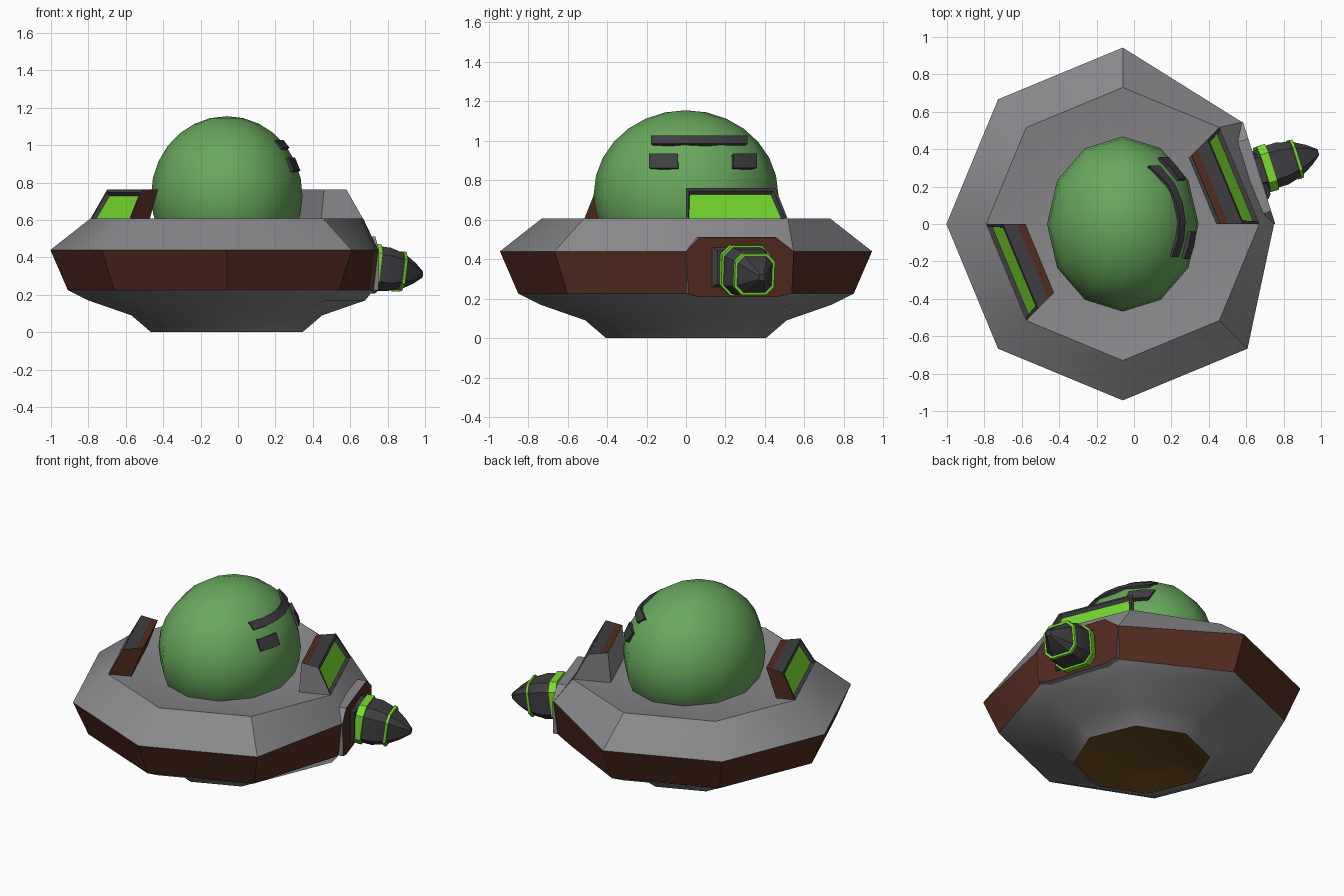
import bpy, bmesh, math
from mathutils import Vector

if "Cube" in bpy.data.objects:
    bpy.data.objects.remove(bpy.data.objects["Cube"])

CX = -0.06  # saucer axis


def material(name, rgb):
    m = bpy.data.materials.new(name)
    m.diffuse_color = (*rgb, 1)
    m.use_nodes = True
    m.node_tree.nodes["Principled BSDF"].inputs["Base Color"].default_value = m.diffuse_color
    return m


GREY = material("hull grey", (0.25, 0.25, 0.26))
BROWN = material("rust brown", (0.085, 0.024, 0.014))
GREEN = material("dome green", (0.14, 0.39, 0.11))
DARK = material("dark trim", (0.05, 0.048, 0.053))
LIME = material("glow lime", (0.19, 0.72, 0.03))
GOLD = material("underside gold", (0.15, 0.065, 0.012))


def finish(name, bm, mats, angle=35):
    bmesh.ops.recalc_face_normals(bm, faces=bm.faces)
    me = bpy.data.meshes.new(name)
    bm.to_mesh(me)
    bm.free()
    for m in mats:
        me.materials.append(m)
    ob = bpy.data.objects.new(name, me)
    bpy.context.collection.objects.link(ob)
    bpy.ops.object.select_all(action='DESELECT')
    ob.select_set(True)
    bpy.context.view_layer.objects.active = ob
    if angle:
        bpy.ops.object.shade_smooth_by_angle(angle=math.radians(angle))
    return ob


def loft(bm, rings, strip_mats, cap_mats):
    """Skin closed rings of points; one material per strip, plus end caps."""
    vs = [[bm.verts.new(p) for p in r] for r in rings]
    n = len(vs[0])
    for a, b, mi in zip(vs, vs[1:], strip_mats):
        for i in range(n):
            j = (i + 1) % n
            bm.faces.new((a[i], a[j], b[j], b[i])).material_index = mi
    for r, mi in ((vs[0], cap_mats[0]), (vs[-1], cap_mats[1])):
        bm.faces.new(r).material_index = mi


def polar(r, deg, z):
    a = math.radians(deg)
    return Vector((CX + r * math.cos(a), r * math.sin(a), z))


# saucer hull: eight-sided profile, flattened where the engine is mounted
profile = [(0.20, 0.05), (0.28, 0.03), (0.405, 0.0), (0.51, 0.09), (0.74, 0.17),
           (0.85, 0.225), (0.943, 0.44), (0.73, 0.607), (0.50, 0.565), (0.36, 0.56)]
rings = []
for r, z in profile:
    ring = [polar(r, 45 * i, z) for i in range(8)]
    if z in (0.225, 0.44):
        k = 1.0 if z == 0.44 else 0.97
        ring[0] = Vector((CX + 0.809 * k, 0, z))
        ring[1] = Vector((CX + 0.637 * k, 0.545 * k, z))
    rings.append(ring)
bm = bmesh.new()
loft(bm, rings, [2, 2, 0, 0, 0, 1, 0, 0, 0], (2, 0))
finish("saucer_hull", bm, [GREY, BROWN, GOLD], 33)

# dome
RX, RY, RZ, DZ = 0.405, 0.468, 0.425, 0.73
bm = bmesh.new()
bmesh.ops.create_uvsphere(bm, u_segments=12, v_segments=14, radius=1)
for v in bm.verts:
    v.co = Vector((CX + v.co.x * RX, v.co.y * RY, DZ + v.co.z * RZ))
finish("dome", bm, [GREEN], 40)


# dark plates hugging the dome
def dome_plate(name, y0, y1, z0, z1, n):
    bm = bmesh.new()
    sections = []
    for i in range(n + 1):
        y = y0 + (y1 - y0) * i / n
        sec = []
        for z, k in ((z0, 0.96), (z1, 0.96), (z1, 1.025), (z0, 1.025)):
            q = 1 - (y / RY) ** 2 - ((z - DZ) / RZ) ** 2
            p = Vector((RX * math.sqrt(max(q, 0)), y, z - DZ)) * k
            sec.append(p + Vector((CX, 0, DZ)))
        sections.append(sec)
    loft(bm, sections, [0] * n, (0, 0))
    finish(name, bm, [DARK], 25)


dome_plate("dome_bar", -0.172, 0.305, 0.98, 1.02, 5)
dome_plate("dome_window_a", -0.182, -0.04, 0.86, 0.93, 2)
dome_plate("dome_window_b", 0.235, 0.35, 0.86, 0.93, 2)


# two lamp housings sitting on opposite octagon sectors
def housing(name, a0, side, inner_base):
    prof = [(0.735, 0.595), (0.64, 0.762), (0.565, 0.762), (0.52, 0.762), (inner_base, 0.55)]
    bm = bmesh.new()
    ends = [[bm.verts.new(polar(r, a, z)) for r, z in prof] for a in (a0, a0 + 45)]
    front = None
    for i, mi in enumerate((0, 0, 1, side, side)):
        j = (i + 1) % 5
        f = bm.faces.new((ends[0][i], ends[0][j], ends[1][j], ends[1][i]))
        f.material_index = mi
        front = front or f
    for e in ends:
        bm.faces.new(e).material_index = side
    bmesh.ops.recalc_face_normals(bm, faces=bm.faces)
    bmesh.ops.inset_individual(bm, faces=[front], thickness=0.022, depth=0)
    bmesh.ops.inset_individual(bm, faces=[front], thickness=0.014, depth=-0.02)
    front.material_index = 2
    finish(name, bm, [DARK, BROWN, LIME, GREY], 0)


housing("lamp_housing_right", 0, 3, 0.50)
housing("lamp_housing_left", 180, 1, 0.604)

# engine mount panel on the flattened side
BASE = Vector((0.663, 0.2725, 0))
OUT = Vector((0.954, 0.301, 0))
SIDE = Vector((-0.301, 0.954, 0))
outline = [(-0.286, 0.44), (-0.215, 0.512), (0.19, 0.512), (0.286, 0.44),
           (0.275, 0.225), (0.19, 0.208), (-0.215, 0.208), (-0.275, 0.225)]
bm = bmesh.new()
loft(bm, [[BASE + SIDE * t + OUT * s + Vector((0, 0, z)) for t, z in outline]
          for s in (-0.2, 0.006)], [1], (1, 0))
finish("mount_panel", bm, [BROWN, GREY], 30)

# engine pod: chamfered square sections, tilted slightly down
AXIS = (OUT + Vector((0, 0, -0.13))).normalized()
UP = AXIS.cross(SIDE).normalized()
START = BASE + Vector((0, 0, 0.352))


def section(s, h):
    c = h * 0.62
    pts = [(h, -c), (h, c), (c, h), (-c, h), (-h, c), (-h, -c), (-c, -h), (c, -h)]
    return [START + SIDE * 0.01 + AXIS * s + SIDE * u + UP * w for u, w in pts]


stations = [(-0.06, 0.108), (0.025, 0.112), (0.025, 0.126), (0.072, 0.128), (0.072, 0.117),
            (0.13, 0.117), (0.205, 0.098), (0.205, 0.108), (0.222, 0.105), (0.222, 0.092),
            (0.29, 0.055), (0.343, 0.016)]
bm = bmesh.new()
loft(bm, [section(s, h) for s, h in stations],
     [0, 1, 1, 1, 0, 0, 1, 1, 1, 0, 0], (0, 0))
finish("engine_pod", bm, [DARK, LIME], 30)

# square bracket behind the pod
bm = bmesh.new()
loft(bm, [[BASE + OUT * s + SIDE * (t * k) + Vector((0, 0, 0.36 + z * k))
           for t, z in ((-0.15, -0.1), (0.11, -0.1), (0.11, 0.1), (-0.15, 0.1))]
          for s, k in ((-0.05, 1), (0.012, 1), (0.03, 0.85))], [0, 0], (0, 0))
finish("engine_bracket", bm, [DARK], 0)
